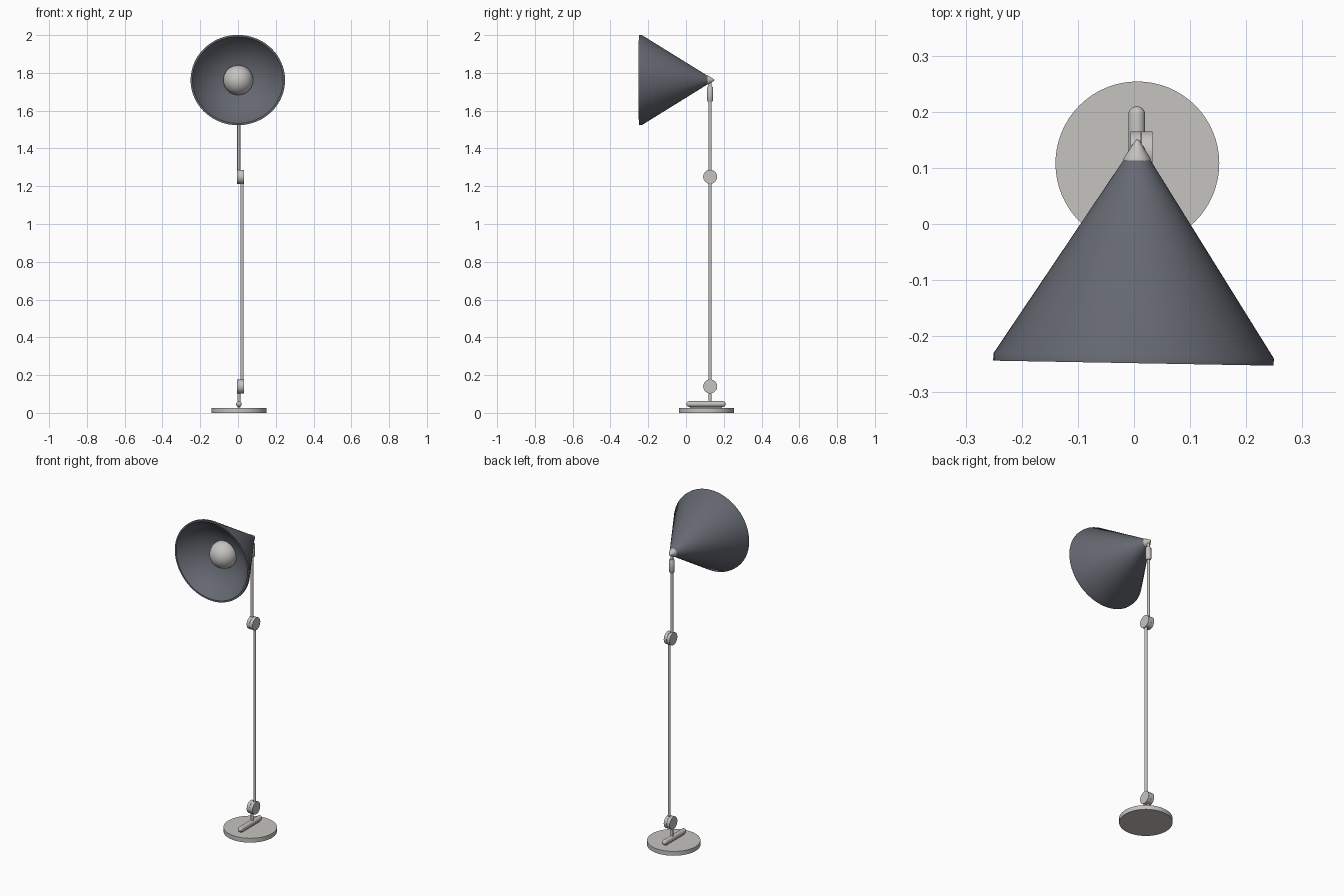
import bpy, bmesh, math
from mathutils import Vector, Matrix

if "Cube" in bpy.data.objects:
    bpy.data.objects.remove(bpy.data.objects["Cube"])


def material(name, rgb):
    m = bpy.data.materials.new(name)
    m.diffuse_color = (*rgb, 1)
    m.use_nodes = True
    m.node_tree.nodes["Principled BSDF"].inputs["Base Color"].default_value = m.diffuse_color
    return m


METAL = material("pale metal", (0.56, 0.55, 0.53))
SHADE = material("slate grey", (0.13, 0.14, 0.165))


def lathe(name, profile, origin, axis, mat, segs=48, angle=35, scale=(1, 1, 1)):
    """Spin (radius, height) points around an axis through origin."""
    bm = bmesh.new()
    rings = []
    for r, h in profile:
        if r < 1e-6:
            rings.append([bm.verts.new((0, 0, h))])
        else:
            rings.append([bm.verts.new((r * math.cos(2 * math.pi * i / segs),
                                        r * math.sin(2 * math.pi * i / segs), h))
                          for i in range(segs)])
    for a, b in zip(rings, rings[1:]):
        for i in range(segs):
            j = (i + 1) % segs
            q = [a[i % len(a)], a[j % len(a)], b[j % len(b)], b[i % len(b)]]
            bm.faces.new(list(dict.fromkeys(q)))
    rot = Vector((0, 0, 1)).rotation_difference(Vector(axis).normalized()).to_matrix().to_4x4()
    place = Matrix.Translation(origin) @ Matrix.Diagonal((*scale, 1)) @ rot
    bmesh.ops.transform(bm, matrix=place, verts=bm.verts)
    bmesh.ops.recalc_face_normals(bm, faces=bm.faces)
    me = bpy.data.meshes.new(name)
    bm.to_mesh(me)
    bm.free()
    ob = bpy.data.objects.new(name, me)
    bpy.context.collection.objects.link(ob)
    me.materials.append(mat)
    bpy.ops.object.select_all(action='DESELECT')
    ob.select_set(True)
    bpy.context.view_layer.objects.active = ob
    bpy.ops.object.shade_smooth_by_angle(angle=math.radians(angle))
    return ob


def rod(name, p, q, r, segs=24, mat=METAL):
    p, q = Vector(p), Vector(q)
    n = (q - p).length
    return lathe(name, [(0, 0), (r, 0), (r, n), (0, n)], p, q - p, mat, segs)


def arc(r, h0, a0, a1, n):
    return [(r * math.cos(a0 + (a1 - a0) * i / n), h0 + r * math.sin(a0 + (a1 - a0) * i / n))
            for i in range(n + 1)]


Y = 0.128           # depth of the pole
H = math.pi / 2

# Base plate with its sliding bar
rod("base_plate", (0.006, 0.108, 0), (0.006, 0.108, 0.026), 0.146, 64)
rod("bar_rail", (0.005, 0.02, 0.033), (0.005, 0.19, 0.033), 0.008)
lathe("base_bar", arc(0.015, 0.015, -H, 0, 6) + arc(0.015, 0.193, 0, H, 6),
      (0.005, 0.002, 0.047), (0, 1, 0), METAL, 24, 60)
rod("base_stem", (0.005, Y, 0.045), (0.005, Y, 0.125), 0.008)

# Two pivot joints, each a pair of touching discs
for label, z in (("lower", 0.14), ("upper", 1.25)):
    rod(label + "_joint_inner", (-0.006, Y, z), (0.0125, Y, z), 0.037, 40)
    rod(label + "_joint_outer", (0.0135, Y, z), (0.033, Y, z), 0.037, 40)
    rod(label + "_joint_pin", (0.0, Y, z), (0.03, Y, z), 0.012)

# Poles
rod("lower_pole", (0.022, Y, 0.14), (0.022, Y, 1.25), 0.008)
rod("upper_pole", (0.004, Y, 1.25), (0.004, Y, 1.68), 0.008)

# Neck socket and shade mount
lathe("neck_socket", [(0, 0), (0.012, 0), (0.016, 0.006), (0.016, 0.074), (0.012, 0.08), (0, 0.08)],
      (0.005, Y, 1.648), (0, 0, 1), METAL, 24)
rod("neck", (0.005, Y, 1.72), (0.005, Y, 1.76), 0.008)

# Shade: straight outer cone, curved reflector inside
axis = Vector((0.018, 1, 0)).normalized()
rim = Vector((-0.001, -0.248, 1.762))
flat = (1, 1, 0.956)
lathe("shade", [(0.024, 0.362), (0.25, 0.013), (0.25, 0), (0.24, 0), (0.226, 0.02),
                (0.203, 0.046), (0.172, 0.073), (0.135, 0.097), (0.09, 0.115),
                (0.045, 0.124), (0, 0.127)], rim, axis, SHADE, 72, 40, flat)

# Pointed cap behind the shade
lathe("shade_cap", [(0, 0), (0.024, 0), (0.024, 0.004), (0.003, 0.037), (0, 0.038)],
      rim + axis * 0.361, axis, METAL, 32)

# Bulb
lathe("bulb", arc(0.079, 0, -H, H, 24), rim + axis * 0.112, axis, METAL, 40, 60)
